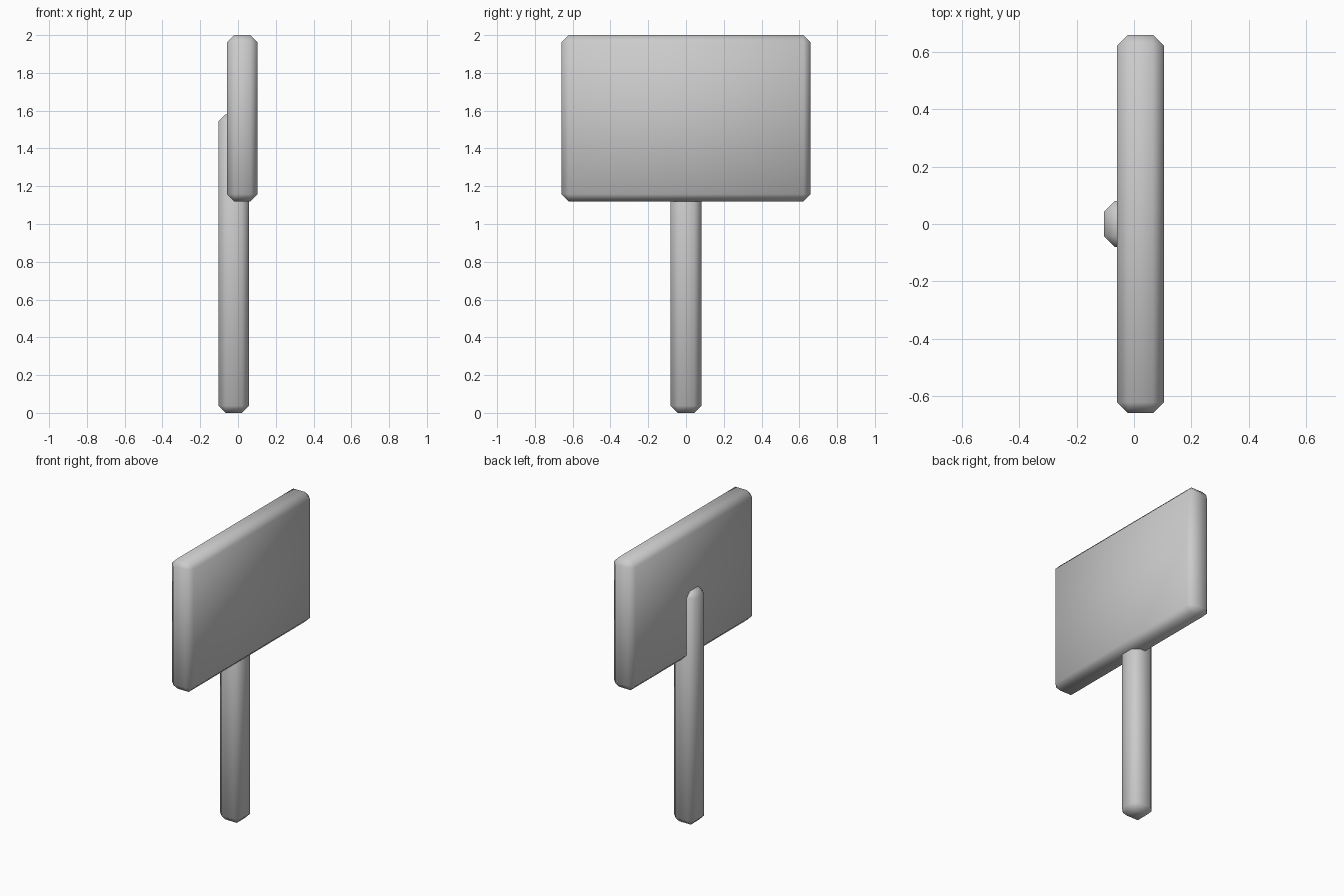
import bpy
import bmesh
from mathutils import Vector

cube = bpy.data.objects.get("Cube")
if cube:
    bpy.data.objects.remove(cube, do_unlink=True)

# One plain grey for the whole sign
grey = bpy.data.materials.new("plain grey")
grey.use_nodes = True
colour = (0.6, 0.6, 0.6, 1)
grey.diffuse_color = colour
grey.node_tree.nodes["Principled BSDF"].inputs["Base Color"].default_value = colour


def chamfered_box(name, low, high, chamfer):
    """Smooth-shaded box between two corners with single-cut edges."""
    low, high = Vector(low), Vector(high)
    bm = bmesh.new()
    bmesh.ops.create_cube(bm, size=1)
    bmesh.ops.scale(bm, vec=high - low, verts=bm.verts)
    bmesh.ops.bevel(bm, geom=bm.edges[:], offset=chamfer, segments=1,
                    affect='EDGES')
    for face in bm.faces:
        face.smooth = True
    mesh = bpy.data.meshes.new(name)
    bm.to_mesh(mesh)
    bm.free()
    mesh.materials.append(grey)
    obj = bpy.data.objects.new(name, mesh)
    obj.location = (low + high) / 2
    bpy.context.collection.objects.link(obj)
    return obj


# Upright post, standing proud of the board's rear face
chamfered_box("post", (-0.104, -0.081, 0), (0.059, 0.081, 1.58), 0.038)

# Wide sign board
chamfered_box("sign_board", (-0.059, -0.66, 1.12), (0.104, 0.66, 2), 0.038)
